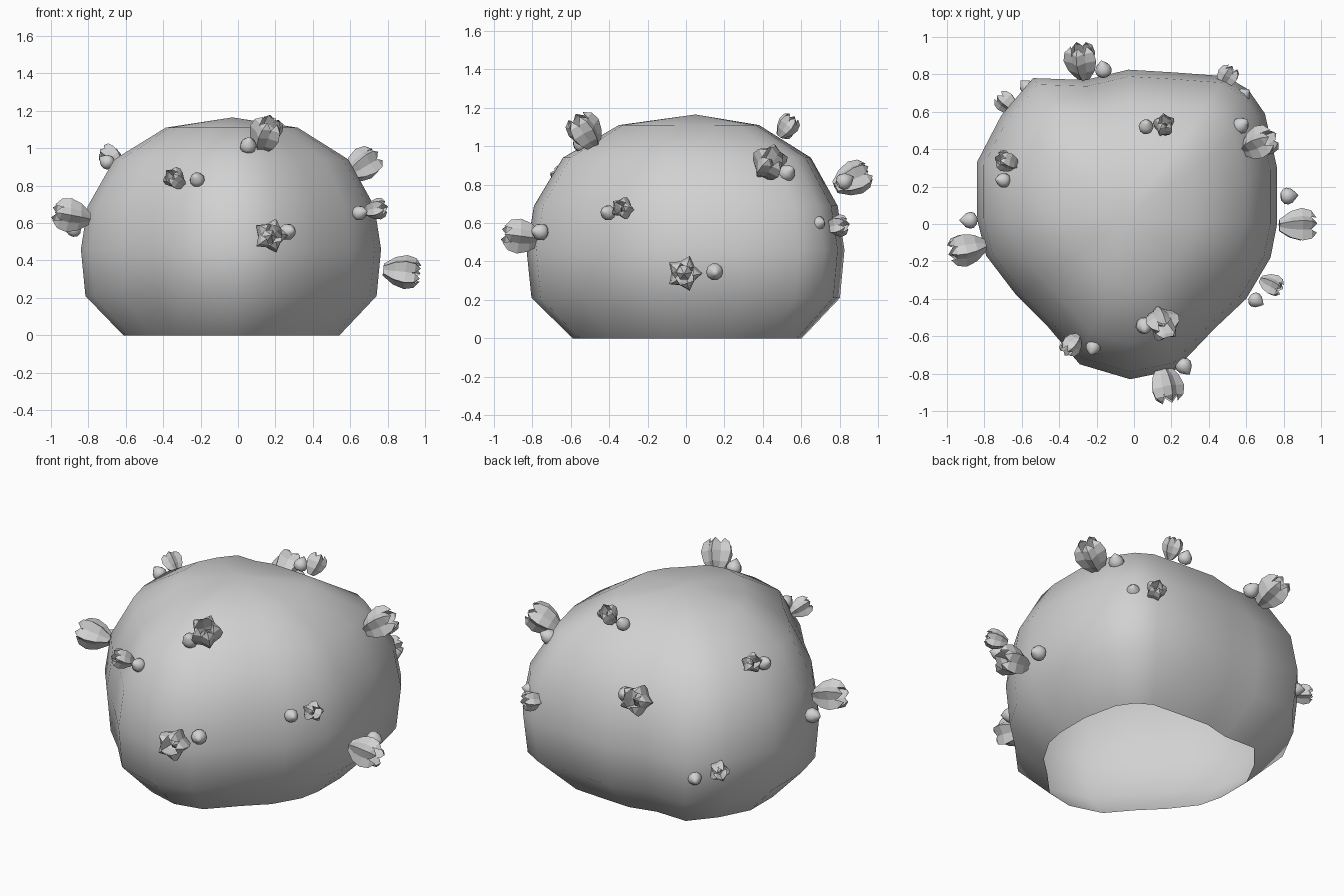
import bpy, bmesh, math
from mathutils import Vector
from mathutils.bvhtree import BVHTree

if "Cube" in bpy.data.objects:
    bpy.data.objects.remove(bpy.data.objects["Cube"])

grey = bpy.data.materials.new("plain_grey")
grey.diffuse_color = (0.64, 0.64, 0.64, 1)
grey.use_nodes = True
grey.node_tree.nodes["Principled BSDF"].inputs["Base Color"].default_value = grey.diffuse_color


def finish(bm, name, smooth):
    for f in bm.faces:
        f.smooth = smooth
    me = bpy.data.meshes.new(name)
    bm.to_mesh(me)
    bm.free()
    me.materials.append(grey)
    ob = bpy.data.objects.new(name, me)
    bpy.context.collection.objects.link(ob)
    return ob


def loft(bm, rings, tip):
    """Skin rings of points, close the end with a fan to a tip."""
    vs = [[bm.verts.new(p) for p in r] for r in rings]
    n = len(vs[0])
    for a, b in zip(vs, vs[1:]):
        for i in range(n):
            j = (i + 1) % n
            bm.faces.new((a[i], a[j], b[j], b[i]))
    t = bm.verts.new(tip)
    for i in range(n):
        bm.faces.new((vs[-1][i], vs[-1][(i + 1) % n], t))


# Bush body: uneven plan outline scaled through height levels, open underneath
outline = [(0.765, 0.0), (0.765, 0.3), (0.7, 0.59), (0.61, 0.72), (0.49, 0.79),
           (0.22, 0.81), (-0.03, 0.825), (-0.26, 0.77), (-0.54, 0.78), (-0.71, 0.58),
           (-0.84, 0.33), (-0.84, 0.03), (-0.79, -0.17), (-0.63, -0.38), (-0.46, -0.55),
           (-0.29, -0.75), (-0.02, -0.83), (0.22, -0.78), (0.43, -0.56), (0.6, -0.4),
           (0.73, -0.18)]
levels = [(0, 0.72), (0.21, 0.97), (0.46, 1), (0.69, 0.955), (0.94, 0.78), (1.11, 0.44)]
cx, cy = -0.03, 0.03
rings = [[(cx + (x - cx) * s, cy + (y - cy) * s, z) for x, y in outline] for z, s in levels]
bm = bmesh.new()
loft(bm, rings, (cx, cy + 0.02, 1.165))
bm.normal_update()
tree = BVHTree.FromBMesh(bm)
finish(bm, "bush_body", True)


def seat(ob, centre, half):
    """Centre a part at a point, pointing outwards from the body."""
    c = Vector(centre)
    nor = tree.find_nearest(c)[1]
    axis = (nor + (c - Vector((0, 0, 0.45))).normalized()).normalized()
    ob.location = c - axis * half
    ob.rotation_mode = 'QUATERNION'
    ob.rotation_quaternion = axis.to_track_quat('Z', 'Y')


def polar(r, a, z):
    return (r * math.cos(a), r * math.sin(a), z)


def flower(name, centre, size):
    """Closed flower: five broad, folded, pointed petals."""
    bm = bmesh.new()
    count = 5
    # height, edge radius, ridge radius, edge spread
    rows = [(0.0, 0.02, 0.034, 1.0), (0.06, 0.055, 0.078, 1.05),
            (0.12, 0.065, 0.096, 1.08), (0.17, 0.058, 0.084, 0.95)]
    for k in range(count):
        a = math.tau * k / count
        w = math.pi / count
        vs = []
        for h, re, rr, t in rows:
            vs.append([bm.verts.new(Vector(polar(r, a + d * t * w, h)) * size)
                       for r, d in ((re, -1), (rr, 0), (re, 1))])
        for p, q in zip(vs, vs[1:]):
            for i in (0, 1):
                bm.faces.new((p[i], p[i + 1], q[i + 1], q[i]))
        tip = bm.verts.new(Vector(polar(0.045, a, 0.2)) * size)
        for i in (0, 1):
            bm.faces.new((vs[-1][i], vs[-1][i + 1], tip))
    # closed heart
    heart = [[Vector(polar(r, math.tau * i / 6, h)) * size for i in range(6)]
             for r, h in ((0.015, 0), (0.042, 0.08))]
    loft(bm, heart, Vector((0, 0, 0.15)) * size)
    seat(finish(bm, name, False), centre, 0.104 * size)


def bud(name, centre, size):
    """Round bud with a short pointed tip."""
    bm = bmesh.new()
    prof = [(0.02, 0), (0.04, 0.015), (0.045, 0.036), (0.037, 0.06), (0.018, 0.079)]
    loft(bm, [[Vector(polar(r, math.tau * i / 10, h)) * size for i in range(10)]
              for r, h in prof], Vector((0, 0, 0.095)) * size)
    seat(finish(bm, name, True), centre, 0.045 * size)


# Flower and bud pairs: flower centre, bud centre
large = [((0.15, -0.525, 1.075), (0.055, -0.55, 1.02)),
         ((0.17, -0.86, 0.53), (0.27, -0.765, 0.555)),
         ((0.67, 0.43, 0.91), (0.575, 0.53, 0.865)),
         ((0.88, -0.01, 0.34), (0.83, 0.15, 0.345)),
         ((-0.895, -0.13, 0.64), (-0.885, 0.02, 0.57)),
         ((-0.28, 0.87, 0.83), (-0.165, 0.83, 0.82))]
small = [((-0.335, -0.645, 0.835), (-0.22, -0.665, 0.835)),
         ((0.735, -0.325, 0.675), (0.655, -0.41, 0.655)),
         ((-0.68, 0.335, 0.96), (-0.705, 0.235, 0.93)),
         ((0.16, 0.525, 1.105), (0.065, 0.525, 1.08)),
         ((0.5, 0.785, 0.585), (0.585, 0.69, 0.6)),
         ((-0.68, 0.65, 0.42), (-0.575, 0.735, 0.37))]
for kind, pairs, fs, bs in (("large", large, 1.0, 1.0), ("small", small, 0.64, 0.9)):
    for i, (f, b) in enumerate(pairs):
        flower(f"{kind}_flower_{i + 1}", f, fs)
        bud(f"{kind}_bud_{i + 1}", b, bs)
